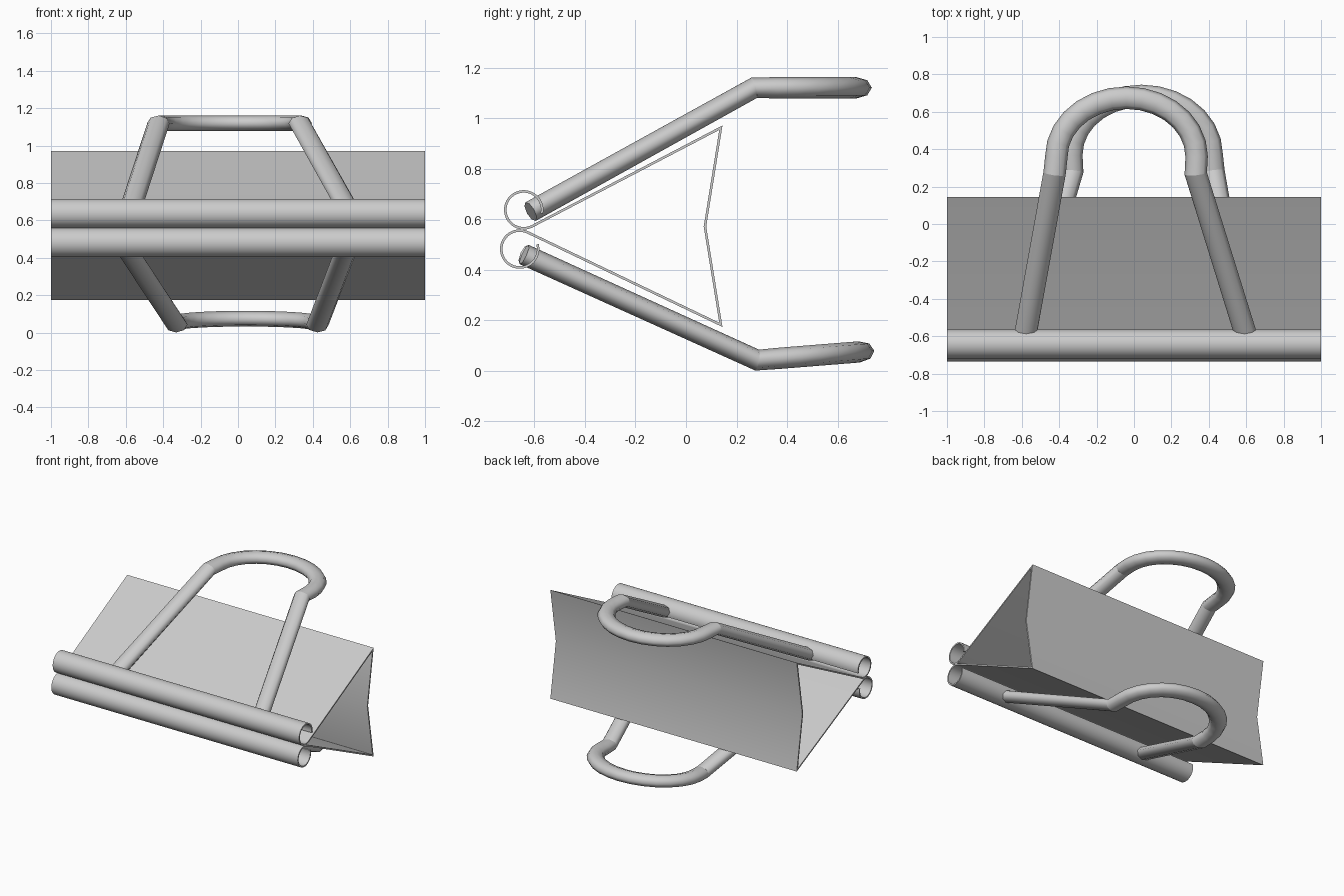
import bpy, bmesh
from math import sin, cos, pi, radians
from mathutils import Vector, Matrix

if "Cube" in bpy.data.objects:
    bpy.data.objects.remove(bpy.data.objects["Cube"])


def make_object(bm, name):
    bmesh.ops.recalc_face_normals(bm, faces=bm.faces)
    me = bpy.data.meshes.new(name)
    bm.to_mesh(me)
    bm.free()
    ob = bpy.data.objects.new(name, me)
    bpy.context.collection.objects.link(ob)
    return ob


def curl(cy, cz, r, a0, a1, n=32):
    return [(cy + r * cos(radians(a0 + (a1 - a0) * i / n)),
             cz + r * sin(radians(a0 + (a1 - a0) * i / n))) for i in range(n + 1)]


# Spring body: one folded sheet with a rolled lip on each jaw
profile = curl(-0.642, 0.637, 0.073, -372, -62)
profile += [(0.138, 0.962), (0.075, 0.571), (0.138, 0.182)]
profile += curl(-0.658, 0.482, 0.073, 65, 375)
bm = bmesh.new()
rows = [[bm.verts.new((x, y, z)) for y, z in profile] for x in (-1, 1)]
for i in range(len(profile) - 1):
    bm.faces.new((rows[0][i], rows[1][i], rows[1][i + 1], rows[0][i + 1]))
body = make_object(bm, "spring_body")
mod = body.modifiers.new("thickness", 'SOLIDIFY')
mod.thickness = 0.01
mod.offset = 0
mod.use_even_offset = True
bpy.ops.object.select_all(action='DESELECT')
body.select_set(True)
bpy.context.view_layer.objects.active = body
bpy.ops.object.modifier_apply(modifier=mod.name)
bpy.ops.object.shade_smooth_by_angle(angle=radians(30))


# Wire handle: two splayed legs joined by a bent-back loop
def wire_handle(name, place, sides=8, hw=0.06, hh=0.042, arc=14):
    slope = Vector((0, -0.485, 0.875)).normalized()
    flat = Vector((0, 0, 1))
    mid = (slope + flat).normalized()
    pts = [((-0.585, -0.615, 0.63), slope), ((-0.425, 0.27, 1.12), mid)]
    for i in range(arc + 1):
        a = pi - pi * i / arc
        pts.append(((-0.04 + 0.375 * cos(a), 0.36 + 0.315 * sin(a), 1.12), flat))
    pts += [((0.33, 0.27, 1.12), mid), ((0.605, -0.615, 0.63), slope)]
    path = [Vector(p) for p, _ in pts]
    bm = bmesh.new()
    rings = []
    for i, p in enumerate(path):
        tan = Vector()
        if i > 0:
            tan += (p - path[i - 1]).normalized()
        if i < len(path) - 1:
            tan += (path[i + 1] - p).normalized()
        side = tan.cross(pts[i][1]).normalized()
        up = side.cross(tan).normalized()
        rings.append([bm.verts.new(p + side * hw * cos(2 * pi * k / sides)
                                   + up * hh * sin(2 * pi * k / sides))
                      for k in range(sides)])
    for a, b in zip(rings, rings[1:]):
        for k in range(sides):
            j = (k + 1) % sides
            bm.faces.new((a[k], a[j], b[j], b[k])).smooth = True
    bm.faces.new(rings[0])
    bm.faces.new(rings[-1])
    # Crisp creases at the end caps and elbows
    for r in (rings[0], rings[1], rings[-2], rings[-1]):
        for k in range(sides):
            bm.edges.get((r[k], r[(k + 1) % sides])).smooth = False
    bm.transform(place)
    make_object(bm, name)


wire_handle("top_handle", Matrix.Identity(4))
# Lower handle is turned over and swung slightly about its hinge
wire_handle("bottom_handle",
            Matrix.Translation((0, -0.64, 0.46))
            @ Matrix.Rotation(radians(4.6), 4, 'X')
            @ Matrix.Rotation(pi, 4, 'Y')
            @ Matrix.Translation((0, 0.615, -0.63)))
